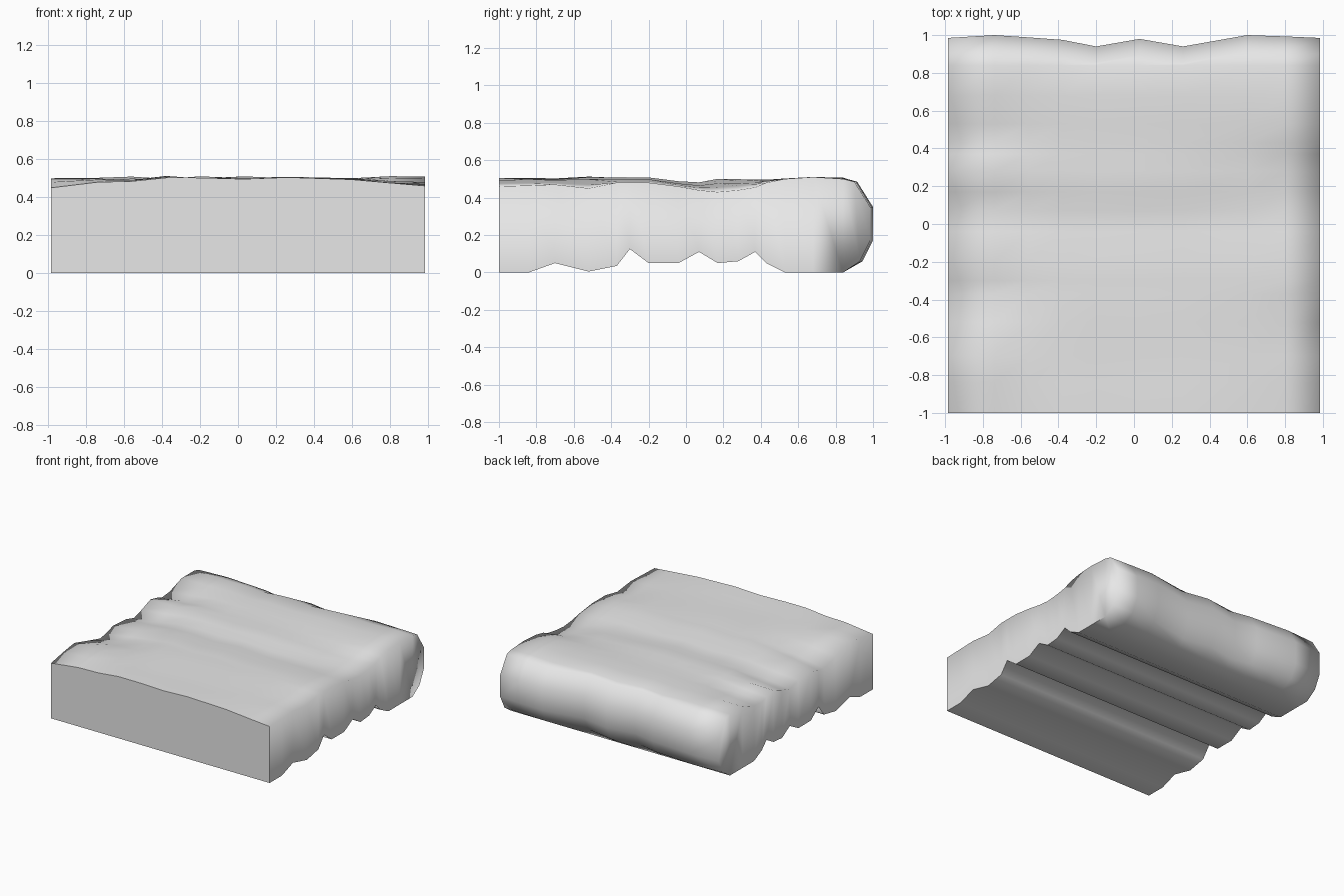
import bpy, bmesh, math

if "Cube" in bpy.data.objects:
    bpy.data.objects.remove(bpy.data.objects["Cube"], do_unlink=True)

# Plain grey material
grey = bpy.data.materials.new("plain_grey")
grey.use_nodes = True
colour = (0.8, 0.8, 0.8, 1)
grey.diffuse_color = colour
grey.node_tree.nodes["Principled BSDF"].inputs["Base Color"].default_value = colour

# Cross-section stations from front to back: y, underside z, then top z at left, middle, right
SECTIONS = [
    (-1, 0, .46, .5, .45), (-.84, 0, .465, .5, .48), (-.7, .05, .47, .495, .5),
    (-.52, .005, .45, .505, .45), (-.37, .035, .48, .5, .41), (-.3, .125, .48, .5, .42),
    (-.2, .05, .48, .5, .45), (-.04, .05, .46, .48, .44), (.07, .11, .44, .475, .41),
    (.17, .05, .43, .495, .44), (.28, .06, .44, .495, .48), (.37, .11, .455, .495, .46),
    (.43, .05, .48, .495, .44), (.53, 0, .5, .5, .45), (.68, 0, .51, .505, .5),
    (.84, 0, .5, .5, .5),
]
# Rounded back: (top point, underside point)
BACK = [((.9, .485), (.93, .06)), ((.985, .35), (.985, .17))]
# Width stations: x, wobble of the back edge
WIDTH = [(-.985, 0), (-.74, .015), (-.56, .003), (-.38, -.01), (-.2, -.045),
         (.03, -.005), (.26, -.045), (.6, .015), (.8, .008), (.985, 0)]


def top_height(x, y, left, middle, right):
    """Blend the sagging side edges into the gently rippled middle."""
    t = max(0, min(1, (abs(x) - .35) / .635)) ** 1.5
    edge = left if x > 0 else right
    ripple = .008 * math.sin(13 * x + 2.5 * y + 1.6)
    return middle + (edge - middle) * t + ripple * (1 - t)


bm = bmesh.new()
tops, bottoms = [], []
for x, wobble in WIDTH:
    top = [bm.verts.new((x, y, top_height(x, y, *edges)))
           for y, low, *edges in SECTIONS]
    bottom = [bm.verts.new((x, y, low)) for y, low, *edges in SECTIONS]
    for (ty, tz), (by, bz) in BACK:
        top.append(bm.verts.new((x, ty + wobble, tz)))
        bottom.append(bm.verts.new((x, by + wobble, bz)))
    tops.append(top)
    bottoms.append(bottom)


def skin(a, b):
    """Join two rows of points with quads."""
    for i in range(len(a) - 1):
        bm.faces.new((a[i], a[i + 1], b[i + 1], b[i]))


# Top, underside and back skins
for i in range(len(WIDTH) - 1):
    skin(tops[i], tops[i + 1])
    skin(bottoms[i], bottoms[i + 1])
    bm.faces.new((tops[i][-1], bottoms[i][-1], bottoms[i + 1][-1], tops[i + 1][-1]))
# Flat sides
for end in (0, -1):
    skin(tops[end], bottoms[end])
# Flat front
bm.faces.new([row[0] for row in tops] + [row[0] for row in reversed(bottoms)])

bmesh.ops.recalc_face_normals(bm, faces=bm.faces)
for face in bm.faces:
    face.smooth = True

# Keep the front rim and the lower side rims crisp
for edge in bm.edges:
    if all(v.co.y < -.99 for v in edge.verts):
        edge.smooth = False
for end in (0, -1):
    rim = bottoms[end][:len(SECTIONS)]
    for a, b in zip(rim, rim[1:]):
        bm.edges.get((a, b)).smooth = False

mesh = bpy.data.meshes.new("padded_slab")
bm.to_mesh(mesh)
bm.free()
mesh.materials.append(grey)
slab = bpy.data.objects.new("padded_slab", mesh)
bpy.context.collection.objects.link(slab)
